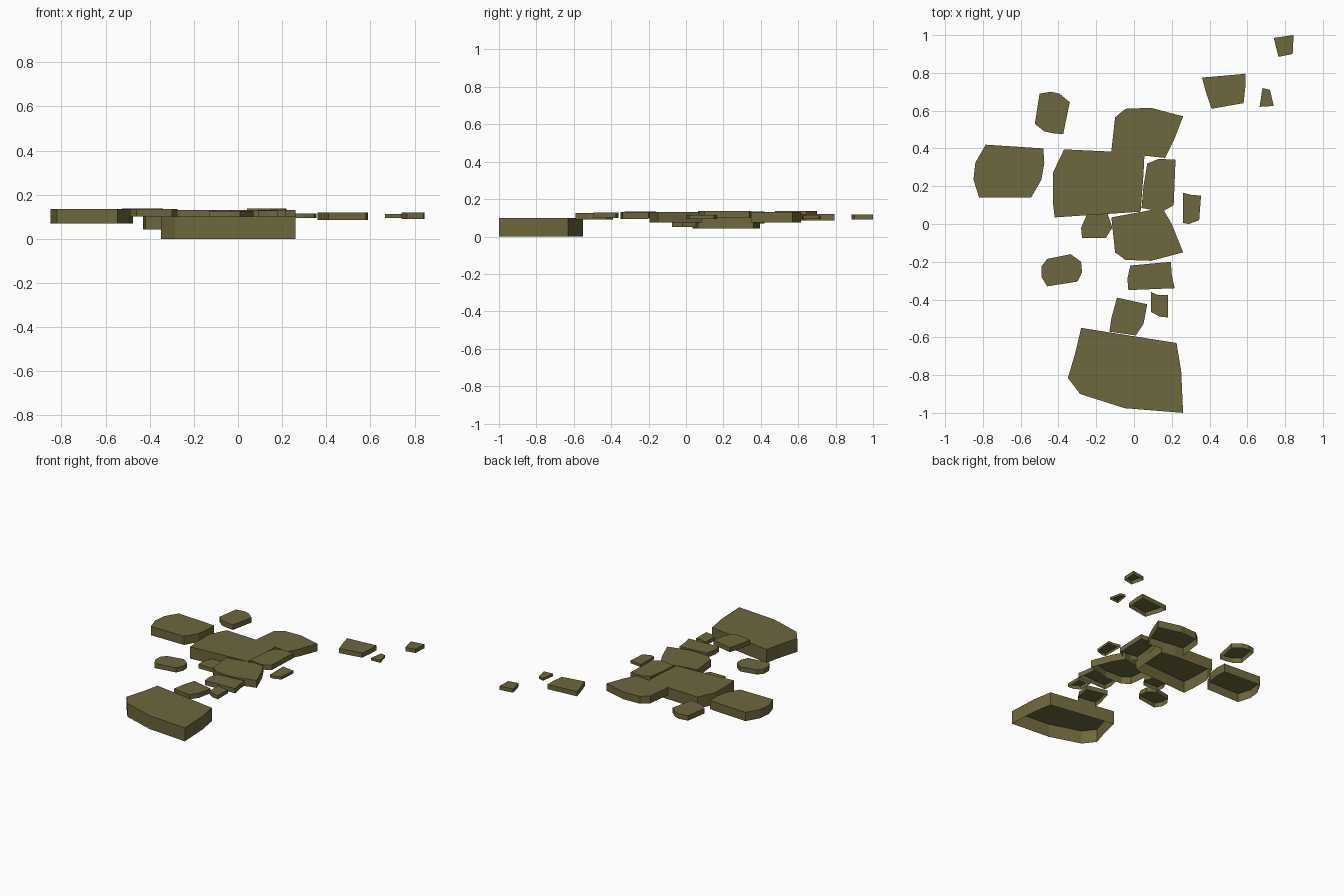
import bpy, bmesh

stone = bpy.data.materials.new("mossy olive stone")
stone.diffuse_color = (0.155, 0.136, 0.045, 1)


def slab(name, bottom, top, outline):
    """Angular stone plate: a flat top with straight sides and an open underside."""
    bm = bmesh.new()
    face = bm.faces.new([bm.verts.new((x, y, top)) for x, y in outline])
    face.normal_update()
    if face.normal.z < 0:
        face.normal_flip()
    sides = bmesh.ops.extrude_edge_only(bm, edges=bm.edges[:])
    for v in sides["geom"]:
        if isinstance(v, bmesh.types.BMVert):
            v.co.z = bottom
    bmesh.ops.recalc_face_normals(bm, faces=bm.faces[:])
    face.normal_update()
    if face.normal.z < 0:
        bmesh.ops.reverse_faces(bm, faces=bm.faces[:])
    mesh = bpy.data.meshes.new(name)
    bm.to_mesh(mesh)
    bm.free()
    mesh.materials.append(stone)
    obj = bpy.data.objects.new(name, mesh)
    bpy.context.collection.objects.link(obj)
    return obj


# Large slabs
slab("front_slab", 0.0, 0.10, [(-.28, -.55), (.225, -.63), (.25, -.78), (.26, -1),
                               (-.05, -.975), (-.285, -.90), (-.35, -.815), (-.31, -.68)])
slab("left_slab", .07, .135, [(-.785, .42), (-.48, .40), (-.475, .325), (-.49, .235),
                              (-.545, .14), (-.82, .14), (-.85, .235), (-.84, .325)])
slab("centre_slab", .042, .13, [(-.37, .395), (-.05, .38), (.055, .36), (.05, .26),
                                (.035, .065), (-.42, .035), (-.43, .12), (-.43, .27)])
slab("back_slab", .075, .13, [(-.045, .61), (.09, .615), (.26, .57), (.21, .44),
                              (.165, .35), (.02, .365), (-.12, .385), (-.10, .565)])
slab("middle_slab", .075, .13, [(-.12, .035), (.15, .085), (.20, 0), (.26, -.15),
                                (.09, -.195), (-.045, -.19), (-.10, -.15)])

# Medium stepping stones
slab("inner_stone", .10, .137, [(.07, .32), (.13, .345), (.22, .34), (.21, .10),
                                (.15, .065), (.04, .085), (.05, .20)])
slab("back_left_stone", .10, .137, [(-.50, .69), (-.44, .70), (-.395, .69), (-.34, .645),
                                    (-.375, .475), (-.425, .48), (-.475, .49), (-.525, .53)])
slab("front_left_stone", .10, .135, [(-.46, -.185), (-.335, -.16), (-.28, -.20),
                                     (-.275, -.255), (-.30, -.305), (-.46, -.33),
                                     (-.49, -.28), (-.49, -.225)])
slab("front_step", .095, .13, [(-.02, -.22), (.195, -.20), (.20, -.27), (.215, -.34),
                               (-.03, -.35), (-.035, -.29)])
slab("near_front_step", .09, .125, [(-.09, -.39), (.07, -.425), (.05, -.53), (.01, -.59),
                                    (-.13, -.57), (-.12, -.50)])
slab("far_right_step", .085, .12, [(.36, .775), (.59, .795), (.59, .73), (.58, .64),
                                   (.41, .61), (.38, .70)])

# Small chips
slab("sunken_chip", .05, .08, [(-.25, .05), (-.14, .055), (-.115, -.02), (-.15, -.075),
                               (-.275, -.075), (-.28, -.02)])
slab("right_chip", .095, .115, [(.26, .165), (.30, .155), (.355, .15), (.345, .02),
                                (.29, 0), (.26, .005)])
slab("front_chip", .10, .128, [(.09, -.36), (.125, -.375), (.18, -.375), (.18, -.495),
                               (.135, -.49), (.09, -.465)])
slab("far_right_chip", .095, .113, [(.68, .72), (.72, .71), (.74, .625), (.665, .62)])
slab("corner_chip", .09, .118, [(.74, .985), (.845, 1), (.84, .90), (.765, .885)])
